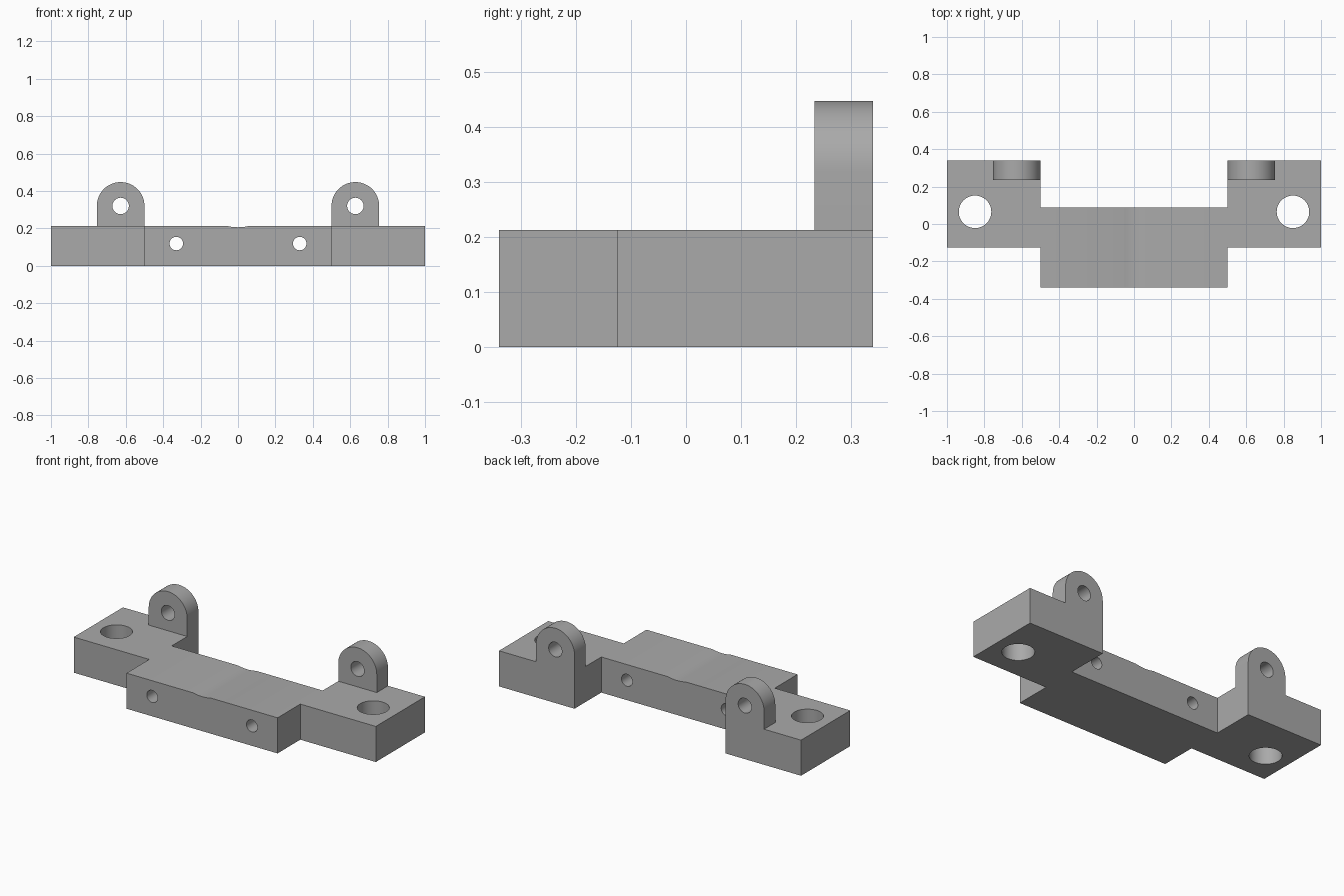
import bpy, bmesh, math
from mathutils import Matrix, Vector

cube = bpy.data.objects.get("Cube")
if cube:
    bpy.data.objects.remove(cube, do_unlink=True)

TOP = 0.213     # top of the base block
BACK = 0.34     # rear face, mirrored for the front face

grey = bpy.data.materials.new("plain_grey")
grey.use_nodes = True
grey.diffuse_color = (0.4, 0.4, 0.4, 1)
grey.node_tree.nodes["Principled BSDF"].inputs["Base Color"].default_value = (0.4, 0.4, 0.4, 1)


def prism(name, outline, move):
    """Solid made by sweeping a closed outline along a vector."""
    bm = bmesh.new()
    face = bm.faces.new([bm.verts.new(p) for p in outline])
    swept = bmesh.ops.extrude_face_region(bm, geom=[face])["geom"]
    bmesh.ops.translate(bm, vec=move, verts=[v for v in swept if isinstance(v, bmesh.types.BMVert)])
    bmesh.ops.recalc_face_normals(bm, faces=bm.faces)
    mesh = bpy.data.meshes.new(name)
    bm.to_mesh(mesh)
    bm.free()
    mesh.materials.append(grey)
    obj = bpy.data.objects.new(name, mesh)
    bpy.context.collection.objects.link(obj)
    return obj


def rod(name, centre, radius, axis, length, sides=48):
    """Cylinder used as a drill, centred on a point."""
    turn = Vector((0, 0, 1)).rotation_difference(Vector(axis)).to_matrix().to_4x4()
    place = Matrix.Translation(centre) @ turn
    ring = [place @ Vector((radius * math.cos(math.tau * i / sides),
                            radius * math.sin(math.tau * i / sides), -length / 2))
            for i in range(sides)]
    return prism(name, ring, Vector(axis) * length)


def combine(body, tool, operation):
    """Apply a boolean to the body and discard the tool."""
    tool.hide_render = True
    mod = body.modifiers.new(tool.name, "BOOLEAN")
    mod.operation = operation
    mod.solver = "EXACT"
    mod.object = tool
    bpy.context.view_layer.objects.active = body
    bpy.ops.object.modifier_apply(modifier=mod.name)
    bpy.data.objects.remove(tool, do_unlink=True)


# Stepped base block: half outline mirrored across x
half = [(0.5, -BACK), (0.5, -0.125), (1, -0.125), (1, BACK), (0.5, BACK), (0.5, 0.087)]
outline = half + [(-x, y) for x, y in reversed(half)]
bracket = prism("mounting_bracket", [(x, y, 0) for x, y in outline], (0, 0, TOP))

# Upright rounded lugs at the rear inner corners
LUG_X, LUG_Z, LUG_R = 0.6275, 0.32, 0.1275
for side in (-1, 1):
    arc = [(LUG_R * math.cos(math.pi * i / 32), LUG_Z + LUG_R * math.sin(math.pi * i / 32))
           for i in range(33)]
    profile = [(LUG_R, 0.1)] + arc + [(-LUG_R, 0.1)]
    lug = prism("lug", [(side * LUG_X + x, BACK, z) for x, z in profile], (0, -0.106, 0))
    combine(bracket, lug, "UNION")

# Drilled holes: bolt holes, front-to-back holes and lug eyes
for side in (-1, 1):
    combine(bracket, rod("bolt_hole", (side * 0.85, 0.065, 0.1), 0.087, (0, 0, 1), 1), "DIFFERENCE")
    combine(bracket, rod("cross_hole", (side * 0.33, 0, 0.119), 0.036, (0, 1, 0), 2), "DIFFERENCE")
    combine(bracket, rod("lug_eye", (side * LUG_X, BACK, LUG_Z), 0.044, (0, 1, 0), 1), "DIFFERENCE")

# Very shallow rounded channel along the middle of the top
combine(bracket, rod("channel", (0, 0, TOP + 0.243), 0.25, (0, 1, 0), 2, 96), "DIFFERENCE")

# Smooth the curved walls, keep the machined edges crisp
bpy.ops.object.select_all(action="DESELECT")
bracket.select_set(True)
bpy.context.view_layer.objects.active = bracket
bpy.ops.object.shade_smooth_by_angle(angle=math.radians(30))
